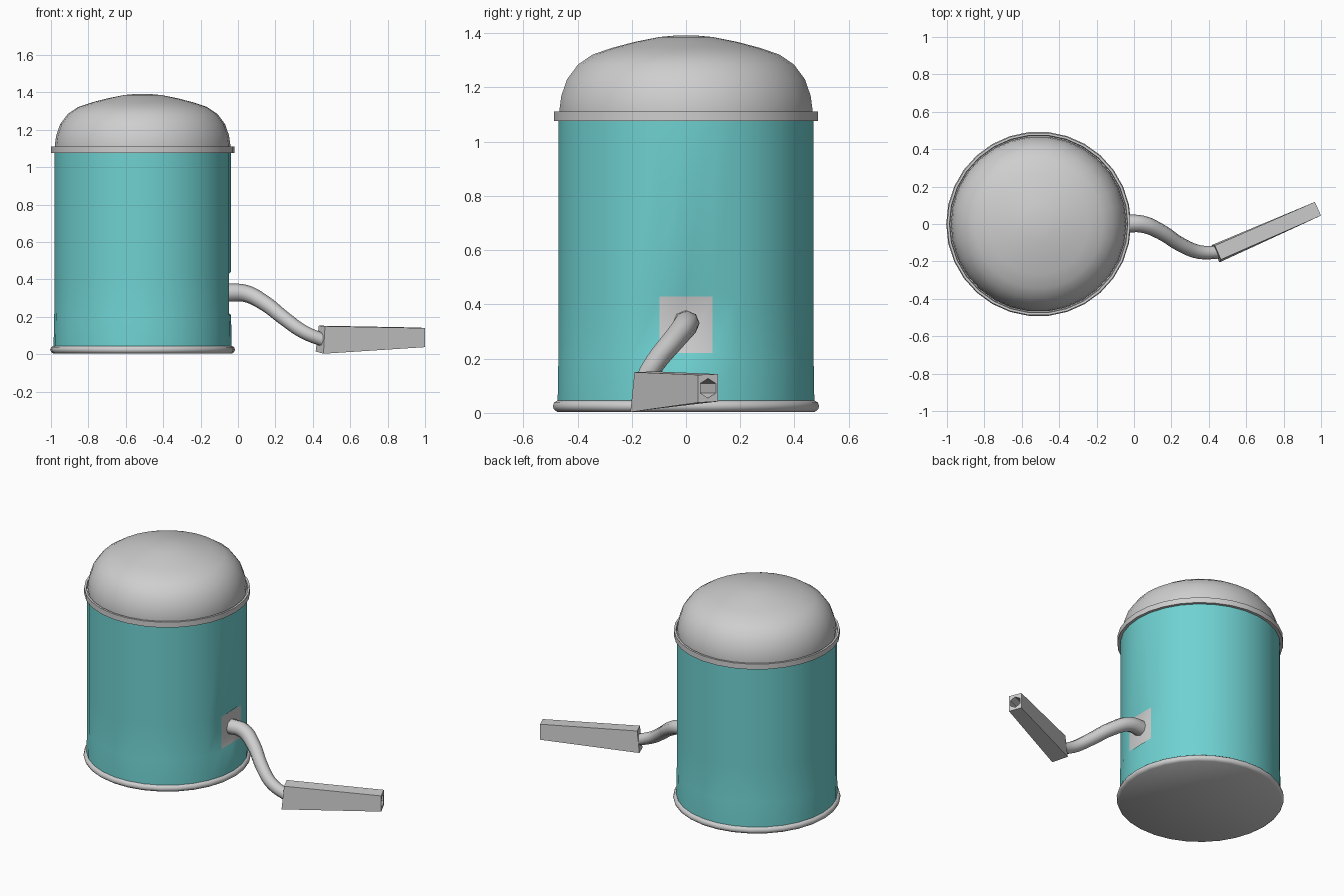
import bpy, bmesh, math
from mathutils import Vector

cube = bpy.data.objects.get("Cube")
if cube:
    bpy.data.objects.remove(cube, do_unlink=True)

CX = -0.51      # tank axis
SIDES = 30


def material(name, rgb):
    m = bpy.data.materials.new(name)
    m.use_nodes = True
    m.diffuse_color = (*rgb, 1)
    m.node_tree.nodes["Principled BSDF"].inputs["Base Color"].default_value = (*rgb, 1)
    return m


grey = material("light grey", (0.62, 0.62, 0.62))
teal = material("turquoise", (0.16, 0.64, 0.64))


def add_object(name, bm, *mats):
    bmesh.ops.recalc_face_normals(bm, faces=bm.faces)
    mesh = bpy.data.meshes.new(name)
    bm.to_mesh(mesh)
    bm.free()
    ob = bpy.data.objects.new(name, mesh)
    bpy.context.collection.objects.link(ob)
    for m in mats:
        mesh.materials.append(m)
    return ob


def smooth(ob, degrees):
    bpy.ops.object.select_all(action="DESELECT")
    ob.select_set(True)
    bpy.context.view_layer.objects.active = ob
    bpy.ops.object.shade_smooth_by_angle(angle=math.radians(degrees))


def revolve(profile, closed=False):
    """Turn a list of (radius, height) points around the tank axis."""
    bm = bmesh.new()
    rings = []
    for r, z in profile:
        if r == 0:
            rings.append([bm.verts.new((CX, 0, z))] * SIDES)
        else:
            angles = [math.tau * i / SIDES for i in range(SIDES)]
            rings.append([bm.verts.new((CX + r * math.cos(a), r * math.sin(a), z)) for a in angles])
    pairs = list(zip(rings, rings[1:]))
    if closed:
        pairs.append((rings[-1], rings[0]))
    for low, high in pairs:
        for i in range(SIDES):
            j = (i + 1) % SIDES
            corners = dict.fromkeys((low[i], low[j], high[j], high[i]))
            bm.faces.new(corners)
    return bm


# Tank wall, with a flattened grey hose panel on the +x side
bm = revolve([(0.476, 0.04), (0.473, 0.21), (0.472, 0.22), (0.472, 0.43), (0.472, 0.44), (0.472, 1.09)])
for v in bm.verts:
    if v.co.x > CX and abs(v.co.y) < 0.01 and 0.215 < v.co.z < 0.435:
        v.co.x = CX + 0.472 * math.cos(math.tau / SIDES)
for f in bm.faces:
    c = f.calc_center_median()
    if c.x > CX and abs(c.y) < 0.09 and 0.22 < c.z < 0.43:
        f.material_index = 1
smooth(add_object("tank_wall", bm, teal, grey), 40)

# Rounded base rim with closed bottom
base = revolve([(0, 0.004), (0.478, 0.004), (0.489, 0.012), (0.494, 0.024),
                (0.489, 0.038), (0.478, 0.045), (0.46, 0.045)])
smooth(add_object("base_rim", base, grey), 50)

# Collar under the lid
collar = revolve([(0.46, 1.077), (0.49, 1.077), (0.49, 1.112), (0.477, 1.112), (0.474, 1.095), (0.46, 1.095)], True)
smooth(add_object("collar", collar, grey), 30)

# Domed lid
dome = revolve([(0.468, 1.09), (0.469, 1.12), (0.462, 1.17), (0.441, 1.23), (0.4, 1.285), (0.345, 1.322),
                (0.27, 1.347), (0.19, 1.368), (0.1, 1.386), (0.045, 1.391), (0, 1.392)])
smooth(add_object("domed_lid", dome, grey), 40)

# Bent hose, thinning toward the nozzle
path = [((-0.06, 0, 0.33), 0.049), ((0.04, 0, 0.325), 0.046), ((0.14, -0.04, 0.275), 0.042),
        ((0.25, -0.11, 0.19), 0.039), ((0.35, -0.15, 0.12), 0.037), ((0.47, -0.15, 0.07), 0.035)]
curve = bpy.data.curves.new("hose", "CURVE")
curve.dimensions = "3D"
curve.bevel_depth = 1
curve.bevel_resolution = 2
curve.resolution_u = 5
curve.use_fill_caps = True
spline = curve.splines.new("BEZIER")
spline.bezier_points.add(len(path) - 1)
for p, (co, radius) in zip(spline.bezier_points, path):
    p.co = co
    p.radius = radius
    p.handle_left_type = p.handle_right_type = "AUTO"
curve.materials.append(grey)
hose = bpy.data.objects.new("hose", curve)
bpy.context.collection.objects.link(hose)
bpy.ops.object.select_all(action="DESELECT")
hose.select_set(True)
bpy.context.view_layer.objects.active = hose
bpy.ops.object.convert(target="MESH")
smooth(bpy.context.object, 50)

# Tapered nozzle: four corners at each end
near = [(0.415, -0.113, 0.015), (0.457, -0.205, 0.003), (0.465, -0.19, 0.15), (0.432, -0.115, 0.153)]
far = [(0.967, 0.118, 0.042), (1.0, 0.045, 0.038), (1.0, 0.045, 0.14), (0.967, 0.118, 0.143)]
bm = bmesh.new()
a, b = ([bm.verts.new(c) for c in end] for end in (near, far))
bm.faces.new(a)
bm.faces.new(b)
for i in range(4):
    j = (i + 1) % 4
    bm.faces.new((a[i], a[j], b[j], b[i]))
nozzle = add_object("nozzle", bm, grey)

# Six-sided bore in the nozzle mouth
bm = bmesh.new()
bmesh.ops.create_cone(bm, cap_ends=True, segments=6, radius1=0.036, radius2=0.036, depth=0.4)
cutter = add_object("bore_cutter", bm, grey)
mouth = sum((Vector(c) for c in far), Vector()) / 4
axis = Vector((0.91, 0.41, 0))
cutter.location = mouth
cutter.rotation_euler = axis.to_track_quat("Z", "Y").to_euler()
cutter.hide_render = True
cutter.hide_viewport = True
bore = nozzle.modifiers.new("bore", "BOOLEAN")
bore.operation = "DIFFERENCE"
bore.solver = "EXACT"
bore.object = cutter
